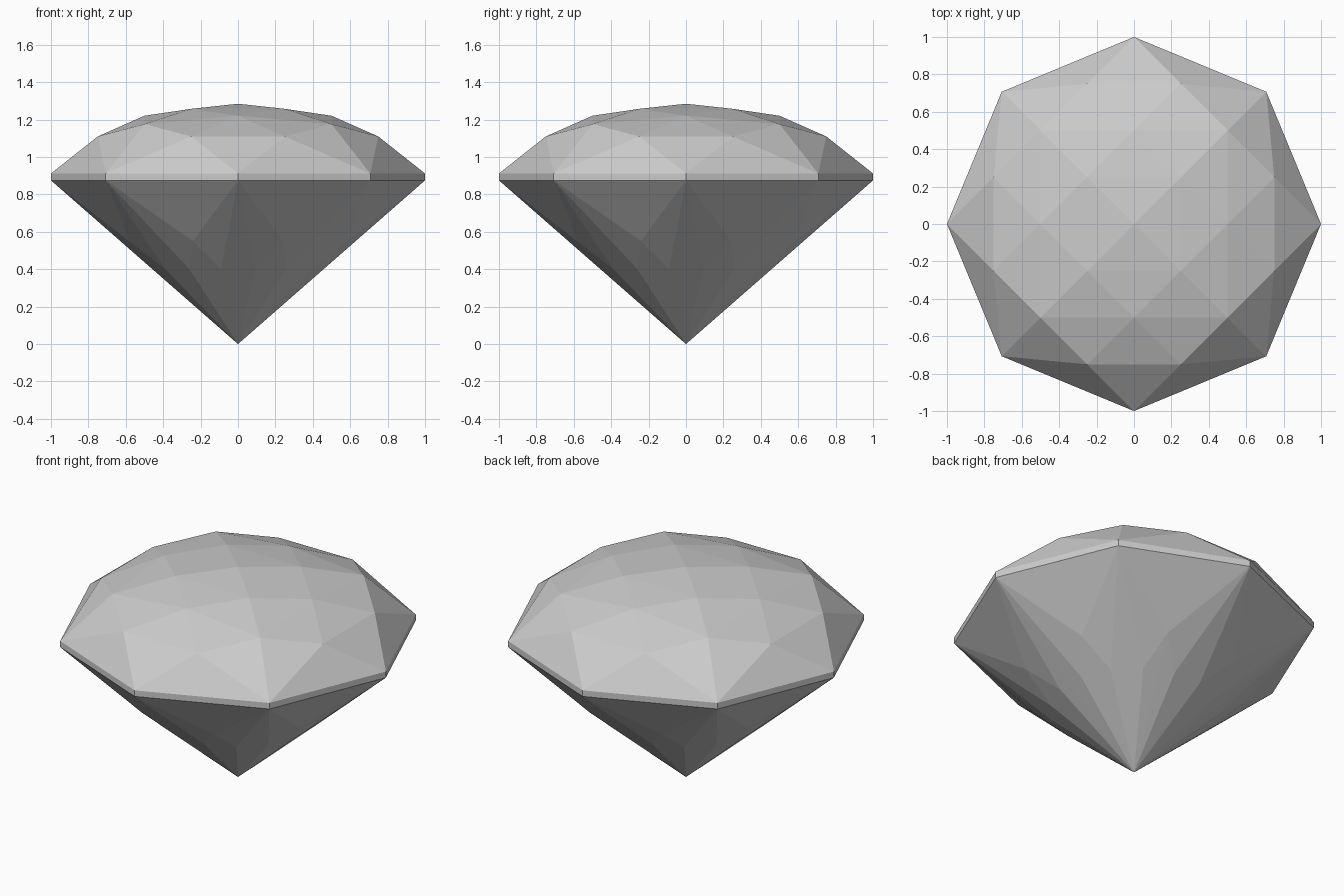
import bpy, bmesh
from math import cos, sin, radians

if "Cube" in bpy.data.objects:
    bpy.data.objects.remove(bpy.data.objects["Cube"], do_unlink=True)

GIRDLE_LOW, GIRDLE_HIGH = 0.875, 0.912

stone = bpy.data.materials.new("pale grey stone")
stone.use_nodes = True
colour = (0.6, 0.6, 0.6, 1)
stone.diffuse_color = colour
stone.node_tree.nodes["Principled BSDF"].inputs["Base Color"].default_value = colour


def ring(count, radius, z, offset=0.0):
    step = 360 / count
    angles = [radians(offset + step * i) for i in range(count)]
    return [(radius * cos(a), radius * sin(a), z) for a in angles]


def finish(name, bm):
    mesh = bpy.data.meshes.new(name)
    bm.to_mesh(mesh)
    bm.free()
    mesh.materials.append(stone)
    obj = bpy.data.objects.new(name, mesh)
    bpy.context.collection.objects.link(obj)
    return obj


def faceted_shell(name, points, side):
    """Convex facets through the points, left open on the girdle side."""
    bm = bmesh.new()
    for p in points:
        bm.verts.new(p)
    bmesh.ops.convex_hull(bm, input=bm.verts)
    bmesh.ops.recalc_face_normals(bm, faces=bm.faces)
    cap = [f for f in bm.faces if f.normal.z * side < -0.99]
    bmesh.ops.delete(bm, geom=cap, context="FACES")
    return finish(name, bm)


# Crown: domed diamond grid, with the octagon's diagonal corners around it
def dome(u, v):
    a, b = 1 - u * u, 1 - v * v
    return ((u - v) / 2, (u + v) / 2, GIRDLE_HIGH + 0.264 * (a + b) - 0.155 * a * b)


grid = [i / 2 for i in range(-2, 3)]
crown_points = [dome(u, v) for u in grid for v in grid]
crown_points += ring(4, 1, GIRDLE_HIGH, 45)
faceted_shell("crown", crown_points, 1)

# Girdle: thin eight-sided band
bm = bmesh.new()
low = [bm.verts.new(p) for p in ring(8, 1, GIRDLE_LOW)]
high = [bm.verts.new(p) for p in ring(8, 1, GIRDLE_HIGH)]
for i in range(8):
    j = (i + 1) % 8
    bm.faces.new((low[i], low[j], high[j], high[i]))
finish("girdle", bm)

# Pavilion: long kites meeting at the tip, with break facets under the girdle
pavilion_points = ring(8, 1, GIRDLE_LOW)
pavilion_points += ring(8, 0.629, 0.55, 22.5)
pavilion_points += ring(16, 0.466, 0.40, 11.25)
pavilion_points.append((0, 0, 0))
faceted_shell("pavilion", pavilion_points, -1)
